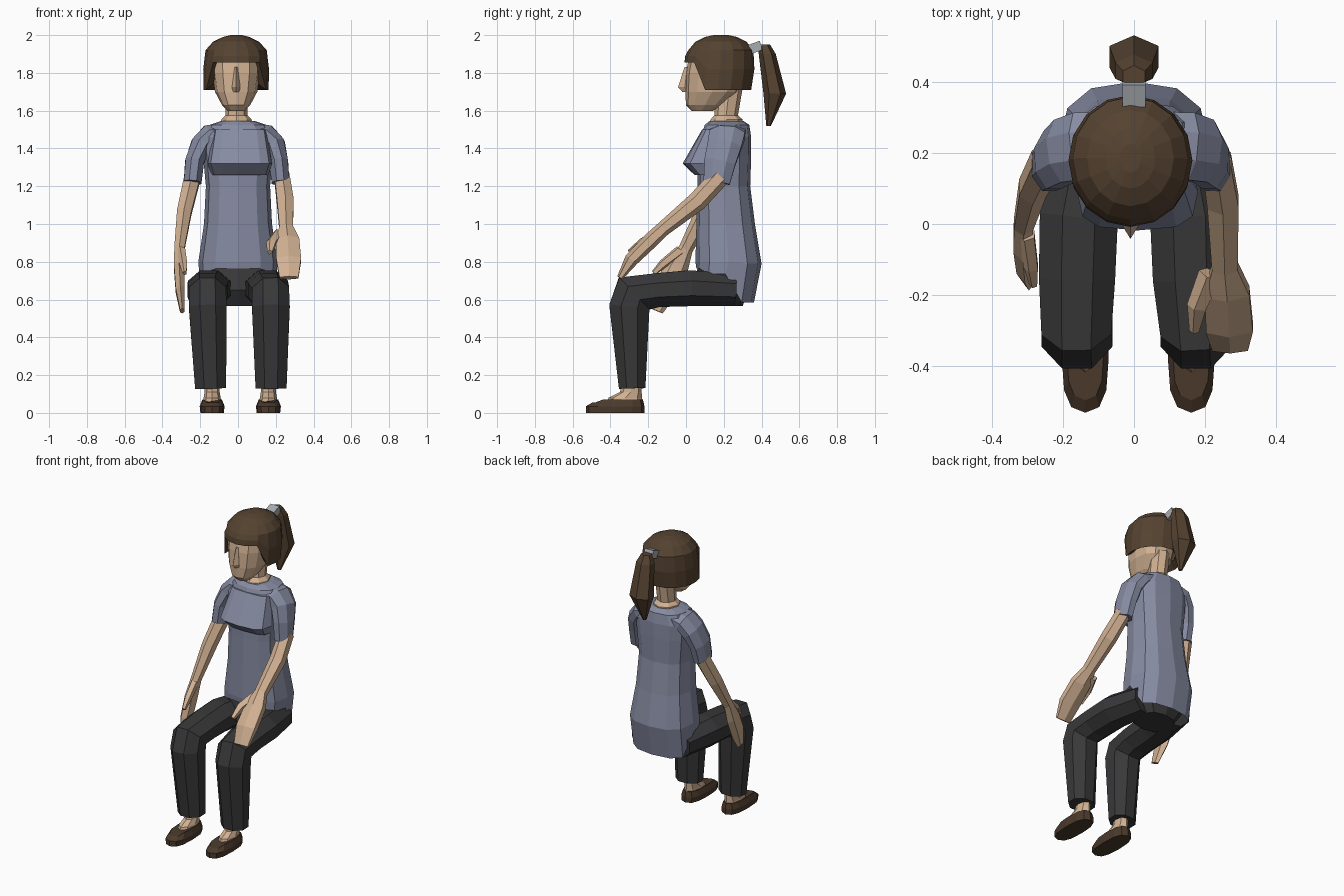
import bpy, bmesh, math
from mathutils import Vector


def material(name, r, g, b):
    m = bpy.data.materials.new(name)
    m.diffuse_color = (r, g, b, 1)
    return m


HAIR = material("hair_brown", .09, .055, .03)
SKIN = material("skin", .64, .44, .29)
SHIRT = material("shirt_blue", .24, .26, .36)
PANTS = material("trouser_black", .04, .04, .042)
SHOE = material("shoe_brown", .07, .042, .025)
GREY = material("tie_grey", .4, .42, .44)


def skin_loops(name, loops, mat, caps=(True, True)):
    """Join equal-length vertex loops into one flat-shaded mesh."""
    bm = bmesh.new()
    rows = [[bm.verts.new(p) for p in loop] for loop in loops]
    n = len(rows[0])
    for a, b in zip(rows, rows[1:]):
        for i in range(n):
            j = (i + 1) % n
            bm.faces.new((a[i], a[j], b[j], b[i]))
    if caps[0]:
        bm.faces.new(rows[0])
    if caps[1]:
        bm.faces.new(rows[-1])
    bmesh.ops.recalc_face_normals(bm, faces=bm.faces)
    me = bpy.data.meshes.new(name)
    bm.to_mesh(me)
    bm.free()
    me.materials.append(mat)
    ob = bpy.data.objects.new(name, me)
    bpy.context.collection.objects.link(ob)
    return ob


def stack(name, rings, mat, cx=0, n=12, p=1.0, caps=(True, True)):
    """Horizontal rings (z or z(y), half width, front y, back y); p < 1 is squarer."""
    loops = []
    for z, hw, y0, y1 in rings:
        loop = []
        for i in range(n):
            a = 2 * math.pi * i / n - math.pi / 2
            c, s = math.cos(a), math.sin(a)
            x = cx + hw * math.copysign(abs(c) ** p, c)
            y = (y0 + y1) / 2 + (y1 - y0) / 2 * math.copysign(abs(s) ** p, s)
            loop.append((x, y, z(y) if callable(z) else z))
        loops.append(loop)
    return skin_loops(name, loops, mat, caps)


def limb(name, path, mat, n=6, side=(1, 0, 0)):
    """Tube along points (x, y, z, radius along side, radius across)."""
    pts = [Vector(q[:3]) for q in path]
    dirs = [(b - a).normalized() for a, b in zip(pts, pts[1:])]
    loops = []
    for k, q in enumerate(path):
        t = (dirs[max(k - 1, 0)] + dirs[min(k, len(dirs) - 1)]).normalized()
        u = Vector(side)
        u = (u - t * u.dot(t)).normalized()
        v = t.cross(u)
        ang = [2 * math.pi * (i + .5) / n for i in range(n)]
        loops.append([pts[k] + (u * math.cos(a) * q[3] + v * math.sin(a) * q[4])
                      / math.cos(math.pi / n) for a in ang])
    return skin_loops(name, loops, mat)


# Shirt body, with the hem dropping at the back
stack("shirt_body", [
    (lambda y: .765 if y < .1 else (.735 if y < .25 else .585), .205, .055, .36),
    (lambda y: .80 if y < .25 else .79, .21, .05, .40),
    (1.0, .18, .055, .365), (1.2, .17, .06, .34), (1.36, .185, .06, .345),
    (1.46, .19, .075, .345), (1.525, .15, .10, .335), (1.545, .09, .125, .305)],
    SHIRT, p=.8, caps=(False, True))
stack("shirt_bust", [(1.26, .15, .045, .2), (1.32, .17, -.018, .2), (1.5, .14, .085, .2)],
      SHIRT, cx=.01, n=12, p=.65)

# Sleeves
for s, label, out in ((1, "left", 0), (-1, "right", .015)):
    limb(f"{label}_sleeve", [
        (s * .08, .22, 1.49, .095, .045), (s * .15, .218, 1.472, .095, .055),
        (s * .195, .205, 1.42, .09, .055), (s * (.215 + out), .18, 1.33, .083, .05),
        (s * (.225 + out), .162, 1.22, .07, .047)],
        SHIRT, n=8, side=(0, 1, 0))

# Arms and hands: one rests on the knee, the other hangs by the thigh
limb("left_arm_and_hand", [
    (.232, .18, 1.25, .04, .045), (.25, .06, 1.12, .044, .045), (.255, -.12, .975, .036, .034),
    (.262, -.19, .91, .062, .036), (.268, -.29, .81, .066, .032), (.27, -.35, .715, .05, .014)], SKIN)
limb("left_thumb", [(.215, -.14, .945, .028, .025), (.178, -.23, .90, .024, .022),
                    (.17, -.30, .85, .012, .012)], SKIN, n=5)
limb("right_arm_and_hand", [
    (-.245, .18, 1.23, .042, .045), (-.285, .10, 1.06, .038, .045), (-.31, 0, .87, .027, .033),
    (-.312, -.05, .77, .027, .055), (-.306, -.11, .65, .024, .055),
    (-.295, -.155, .54, .012, .03)], SKIN)
limb("right_thumb", [(-.30, -.03, .86, .02, .024), (-.288, -.12, .79, .018, .02),
                     (-.282, -.17, .74, .01, .012)], SKIN, n=5)

# Trousers
stack("trouser_seat", [(.565, .12, .08, .30), (.65, .185, .03, .33), (.78, .19, .065, .36)],
      PANTS, n=10, p=.8)
for s, label in ((1, "left"), (-1, "right")):
    x = s * .16 + .015
    limb(f"{label}_trouser_leg", [
        (s * .115, .25, .65, .10, .085), (s * .155, .02, .66, .11, .095),
        (s * .16, -.15, .65, .107, .09), (s * .167 + .005, -.28, .63, .098, .113),
        (s * .167 + .007, -.30, .56, .10, .107), (x, -.285, .13, .082, .07)], PANTS, n=8)
    # Feet and slip-on shoes
    fx = s * .149 + .012
    stack(f"{label}_foot", [(.05, .05, -.42, -.23), (.08, .045, -.41, -.232),
                            (.11, .04, -.35, -.235), (.16, .037, -.335, -.235)], SKIN, cx=fx, n=8)
    stack(f"{label}_shoe", [(0, .062, -.53, -.22), (.035, .066, -.53, -.22),
                            (lambda y: .055 if y < -.45 else .07, .052, -.495, -.228)],
          SHOE, cx=fx, n=12, p=.75)

# Neck, head and nose
stack("neck", [(1.52, .085, .12, .30), (1.553, .08, .13, .30), (1.575, .058, .15, .275),
               (1.72, .058, .16, .30)], SKIN, cx=-.008, n=8)
stack("head", [(1.598, .045, .03, .14), (1.63, .075, .0, .20), (1.70, .112, -.004, .28),
               (1.80, .127, .0, .305), (1.91, .13, .02, .32)], SKIN, cx=-.01, n=12, p=.85)
stack("nose", [(1.83, .008, -.008, .02), (1.725, .022, -.042, .03), (1.70, .018, -.02, .03)],
      SKIN, cx=-.01, n=4)

# Hair cap with a fringe, turned inward along its lower edge
stack("hair_cap", [
    (lambda y: 1.88 if y < .075 else 1.74, .13, .02, .31),
    (lambda y: 1.855 if y < .06 else 1.71, .172, -.008, .345),
    (lambda y: 1.89 if y < .06 else 1.82, .174, -.004, .362),
    (1.92, .162, .012, .357), (1.965, .122, .05, .32), (1.99, .07, .10, .27),
    (2.0, .03, .145, .225)],
    HAIR, cx=-.01, n=16, caps=(False, True))

# Ponytail and its tie
stack("ponytail", [(1.52, .012, .425, .45), (1.69, .08, .41, .53), (1.90, .06, .385, .475),
                   (1.95, .035, .385, .445)], HAIR, n=6)
bpy.ops.mesh.primitive_cube_add(size=1, location=(0, .368, 1.935), rotation=(math.radians(20), 0, 0))
tie = bpy.context.object
tie.name = "hair_tie"
tie.scale = (.065, .065, .05)
tie.data.materials.append(GREY)
